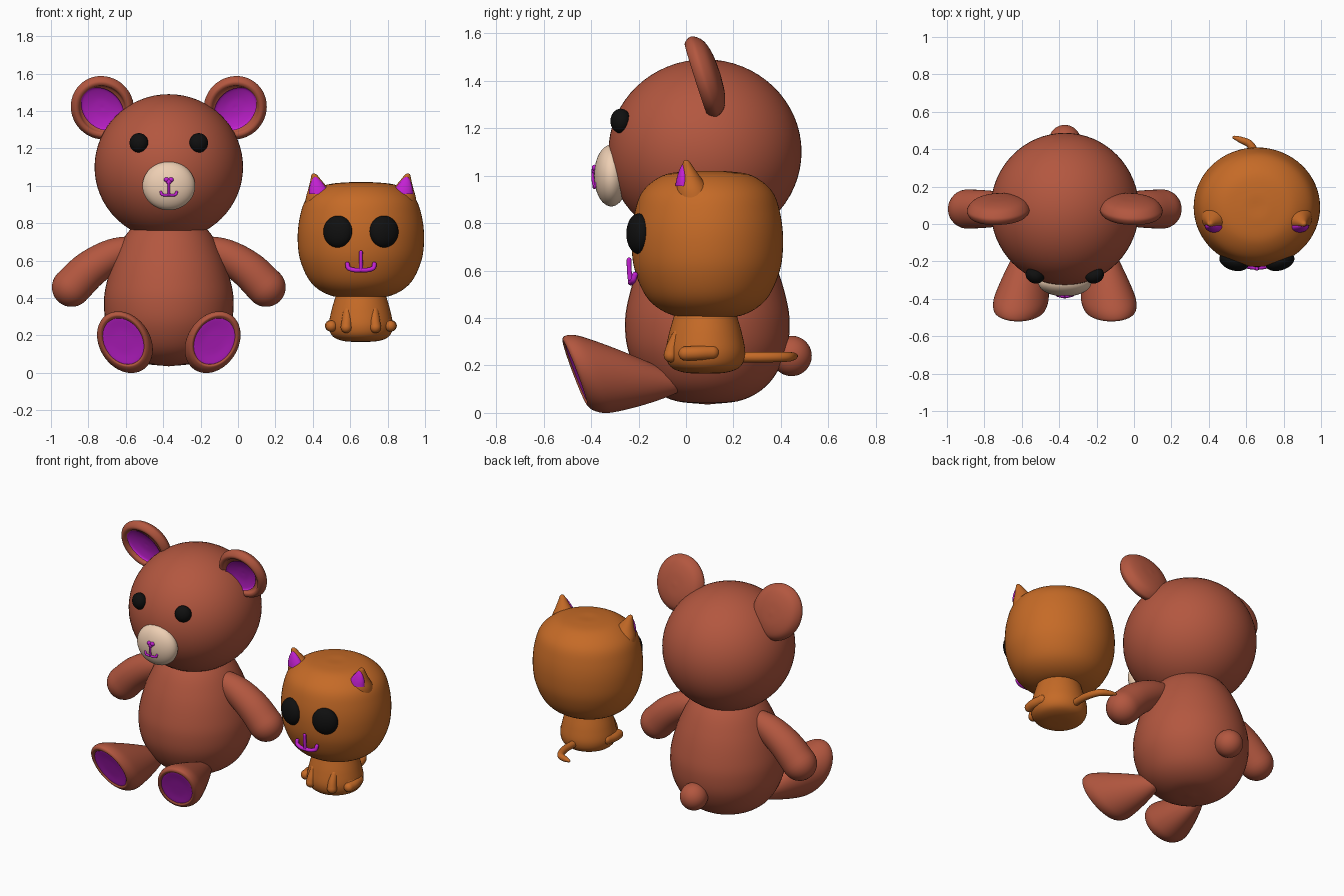
import bpy, bmesh, math
from mathutils import Vector, Matrix

if "Cube" in bpy.data.objects:
    bpy.data.objects.remove(bpy.data.objects["Cube"])


def mat(name, r, g, b):
    m = bpy.data.materials.new(name)
    m.diffuse_color = (r, g, b, 1)
    m.use_nodes = True
    m.node_tree.nodes["Principled BSDF"].inputs["Base Color"].default_value = m.diffuse_color
    return m


BROWN = mat("brown", .45, .095, .05)
ORANGE = mat("orange", .56, .145, .02)
PINK = mat("magenta", .55, .015, .65)
CREAM = mat("cream", .85, .62, .45)
BLACK = mat("black", .005, .005, .005)


def smooth_path(pts, n=6):
    """Catmull-Rom points through pts of any dimension."""
    p = [Vector(q) for q in pts]
    p = [2 * p[0] - p[1]] + p + [2 * p[-1] - p[-2]]
    out = []
    for a, b, c, d in zip(p, p[1:], p[2:], p[3:]):
        for k in range(n):
            t = k / n
            out.append(.5 * (2 * b + (c - a) * t + (2 * a - 5 * b + 4 * c - d) * t * t
                             + (3 * b - a - 3 * c + d) * t ** 3))
    return out + [p[-2]]


def skin(name, rings, m):
    """Smooth mesh joining rings of points."""
    bm = bmesh.new()
    vs = [[bm.verts.new(v) for v in ring] for ring in rings]
    n = len(vs[0])
    for a, b in zip(vs, vs[1:]):
        for i in range(n):
            j = (i + 1) % n
            bm.faces.new((a[i], a[j], b[j], b[i]))
    bmesh.ops.remove_doubles(bm, verts=bm.verts, dist=1e-5)
    bmesh.ops.recalc_face_normals(bm, faces=bm.faces)
    for f in bm.faces:
        f.smooth = True
    me = bpy.data.meshes.new(name)
    bm.to_mesh(me)
    bm.free()
    me.materials.append(m)
    ob = bpy.data.objects.new(name, me)
    bpy.context.collection.objects.link(ob)
    return ob


def lathe(name, prof, m, o, X=(1, 0, 0), Y=(0, 1, 0), Z=(0, 0, 1), n=48):
    """Revolve (radius, height) in a free, possibly slanted, basis."""
    o, X, Y, Z = map(Vector, (o, X, Y, Z))
    ang = [2 * math.pi * i / n for i in range(n)]
    return skin(name, [[o + X * max(r, 0) * math.cos(a) + Y * max(r, 0) * math.sin(a) + Z * h
                        for a in ang] for r, h in smooth_path(prof)], m)


def tube(name, pts, m, ref=(0, 1, 0), n=24):
    """Round-ended tube through (x, y, z, radius) points."""
    path = smooth_path(pts)
    ref = Vector(ref)
    rings = []

    def ring(c, t, r):
        u = t.cross(ref).normalized()
        w = t.cross(u).normalized()
        rings.append([c + r * (u * math.cos(2 * math.pi * i / n) + w * math.sin(2 * math.pi * i / n))
                      for i in range(n)])
    last = len(path) - 1
    for i, q in enumerate(path):
        t = (path[min(i + 1, last)] - path[max(i - 1, 0)]).to_3d().normalized()
        c, r = q.to_3d(), q[3]
        caps = [-k * math.pi / 14 for k in range(7, 0, -1)] if i == 0 else []
        caps += [0]
        caps += [k * math.pi / 14 for k in range(1, 8)] if i == last else []
        for a in caps:
            ring(c + t * r * math.sin(a), t, r * math.cos(a))
    return skin(name, rings, m)


def ball(name, c, r, m, turn=0, n=48):
    bm = bmesh.new()
    bmesh.ops.create_uvsphere(bm, u_segments=n, v_segments=n // 2, radius=1,
                              matrix=Matrix.LocRotScale(Vector(c), Matrix.Rotation(turn, 3, 'Z'), Vector(r)))
    for f in bm.faces:
        f.smooth = True
    me = bpy.data.meshes.new(name)
    bm.to_mesh(me)
    bm.free()
    me.materials.append(m)
    ob = bpy.data.objects.new(name, me)
    bpy.context.collection.objects.link(ob)
    return ob


# ---- Bear: body, head, tail, face ----
B = -.37
lathe("bear_body", [(0, .035), (.15, .055), (.26, .125), (.33, .25), (.347, .38), (.328, .5),
                    (.285, .63), (.22, .75), (.12, .84), (0, .86)], BROWN, (B, .09, 0))
ball("bear_head", (B, .08, 1.1), (.397, .407, .39), BROWN, n=64)
ball("bear_tail", (B, .445, .24), (.085, .085, .085), BROWN)
ball("bear_muzzle", (B, -.315, 1.0), (.141, .072, .13), CREAM)
tube("bear_nose_line", [(B, -.392, 1.02, .006), (B, -.392, .985, .006), (B, -.388, .955, .006)], PINK)
tube("bear_mouth", [(B - .042, -.38, .967, .007), (B - .034, -.384, .952, .007), (B, -.387, .951, .007),
                    (B + .034, -.384, .952, .007), (B + .042, -.38, .967, .007)], PINK)
ball("bear_nose_tip", (B, -.386, 1.022), (.015, .012, .015), PINK, n=16)

for s in (-1, 1):
    side = "left" if s < 0 else "right"
    ball("bear_nose_" + side, (B + s * .012, -.385, 1.033), (.014, .012, .013), PINK, n=16)
    ball("bear_eye_" + side, (B + s * .16, -.275, 1.23), (.051, .042, .052), BLACK, s * .4, 32)
    # Arms
    tube("bear_arm_" + side, [(B + s * .15, .08, .68, .055), (B + s * .29, .08, .635, .085),
                              (B + s * .42, .08, .555, .1), (B + s * .52, .08, .458, .105)], BROWN, n=40)
    # Legs flare into a slanted, dished sole
    X, Y = Vector((s * .125, .03, -.05)), Vector((s * .075, -.055, .155))
    Z = Vector((s * .08, -.46, .045))
    hip = Vector((B + s * .165, -.01, .125))
    lathe("bear_leg_" + side, [(0, -.02), (.22, .06), (.5, .28), (.76, .53), (.95, .75), (1.01, .87),
                               (.96, .96), (.85, .995), (.77, .985), (.7, .965), (.35, .955), (0, .955)],
          BROWN, hip, X, Y, Z)
    lathe("bear_sole_" + side, [(.79, .975), (.72, .978), (.4, .968), (0, .966)], PINK, hip, X, Y, Z)
    # Ears: dished discs leaning forward
    d = .7071
    X, Y, Z = (s * d * .96, .2, -d * .96), (s * d, -.24, d), (0, -.97, -.25)
    o = (B + s * .355, .085, 1.42)
    lathe("bear_ear_" + side, [(0, -.06), (.08, -.054), (.14, -.035), (.17, 0), (.168, .025), (.15, .045),
                               (.13, .042), (.115, .02), (.06, .004), (0, 0)], BROWN, o, X, Y, Z)
    k = .82
    lathe("bear_inner_ear_" + side, [(.128, .036), (.115, .025), (.06, .012), (0, .008)], PINK, o,
          [v * k for v in X], Y, Z)

# ---- Cat: head, body, mouth, tail ----
C = .657
lathe("cat_head", [(0, .4), (.15, .41), (.26, .475), (.322, .595), (.338, .72), (.325, .84), (.288, .935),
                   (.2, 1.0), (.09, 1.018), (0, 1.018)], ORANGE, (C, .09, 0), Y=(0, .945, 0), n=64)
lathe("cat_body", [(0, .165), (.09, .17), (.15, .195), (.171, .25), (.158, .33), (.135, .41), (.12, .46)],
      ORANGE, (C, .082, 0), Y=(0, .98, 0))
tube("cat_mouth", [(C - .072, -.215, .582, .012), (C - .066, -.222, .56, .012), (C - .035, -.23, .55, .012),
                   (C, -.233, .55, .012), (C + .035, -.23, .55, .012), (C + .066, -.222, .56, .012),
                   (C + .072, -.215, .582, .012)], PINK)
tube("cat_mouth_stem", [(C, -.24, .645, .01), (C, -.239, .6, .01), (C, -.233, .55, .011)], PINK)
tube("cat_tail", [(C, .2, .235, .022), (C, .33, .235, .022), (.625, .42, .236, .021),
                  (.57, .45, .238, .017), (.535, .463, .24, .009)], ORANGE, ref=(0, 0, 1))

for s in (-1, 1):
    side = "left" if s < 0 else "right"
    ball("cat_eye_" + side, (C + s * .123, -.2, .755), (.08, .048, .085), BLACK, s * .3)
    # Pointed ears with a coloured front
    cone = [(.1, -.15), (.082, .15), (.055, .45), (.03, .75), (.014, .95), (0, 1)]
    lathe("cat_ear_" + side, cone, ORANGE, (C + s * .205, .035, .915), Y=(0, .9, 0),
          Z=(s * .047, -.035, .152))
    lathe("cat_inner_ear_" + side, [(.056, .1), (.046, .4), (.03, .7), (.012, .93), (0, 1)], PINK,
          (C + s * .22, -.012, .945), Y=(0, .6, 0), Z=(s * .025, 0, .105))
    # Front legs, thighs and hind feet
    tube("cat_front_leg_" + side, [(C + s * .072, -.035, .33, .022), (C + s * .075, -.055, .28, .027),
                                   (C + s * .078, -.064, .243, .03)], ORANGE)
    ball("cat_thigh_" + side, (C + s * .128, .07, .255), (.045, .09, .055), ORANGE, n=32)
    tube("cat_hind_foot_" + side, [(C + s * .15, .11, .255, .03), (C + s * .162, .05, .252, .03),
                                   (C + s * .158, -.002, .25, .03)], ORANGE, ref=(0, 0, 1))
